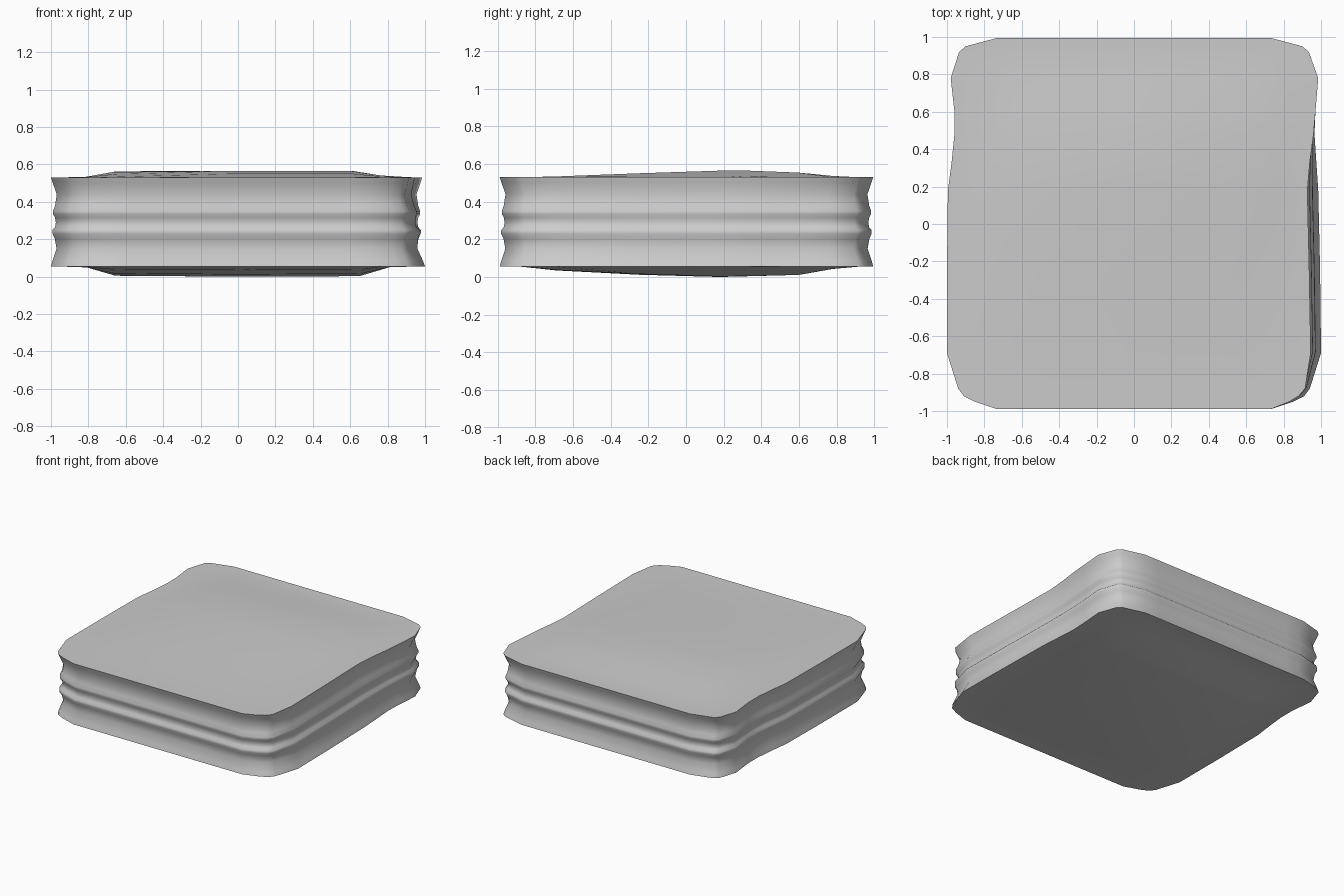
import bpy, bmesh, math

if "Cube" in bpy.data.objects:
    bpy.data.objects.remove(bpy.data.objects["Cube"])

# Outline rows front to back: y, left x, right x at the base, right x at the top
ROWS = [(-0.99, -0.73, 0.73, 0.73), (-0.95, -0.85, 0.85, 0.83), (-0.92, -0.91, 0.91, 0.88),
        (-0.88, -0.94, 0.94, 0.915), (-0.69, -1.0, 1.0, 0.945), (-0.25, -1.0, 0.995, 0.937),
        (0.18, -0.995, 0.985, 0.927), (0.33, -0.975, 0.975, 0.94), (0.48, -0.96, 0.965, 0.96),
        (0.6, -0.96, 0.97, 0.97), (0.78, -0.98, 0.985, 0.985), (0.92, -0.935, 0.935, 0.935),
        (0.95, -0.90, 0.90, 0.90), (0.995, -0.73, 0.73, 0.73)]
COLS = [-1, -0.83, -0.66, 0, 0.66, 0.83, 1]
# Wall profile: z, inset
PROFILE = [(0.055, 0), (0.085, 0.008), (0.15, 0.03), (0.205, 0.02), (0.23, 0.008),
           (0.25, 0.008), (0.265, 0.022), (0.29, 0.026), (0.315, 0.022), (0.335, 0.011),
           (0.35, 0.011), (0.38, 0.022), (0.44, 0.031), (0.5, 0.01), (0.53, 0)]


def lerp(table, v):
    for (a, fa), (b, fb) in zip(table, table[1:]):
        if v <= b:
            return fa + (fb - fa) * max(0, (v - a) / (b - a))
    return table[-1][1]


def point(i, j, z, inset):
    y, left, right0, right1 = ROWS[i]
    t = (z - 0.055) / 0.475
    right = right0 + (right1 - right0) * t
    x = (left + right) / 2 + COLS[j] * (right - left) / 2
    return (x * (1 - inset), y * (1 - inset), z)


N, M = len(ROWS), len(COLS)
BORDER = ([(0, j) for j in range(M)] + [(i, M - 1) for i in range(1, N)]
          + [(N - 1, j) for j in range(M - 2, -1, -1)] + [(i, 0) for i in range(N - 2, 0, -1)])

bm = bmesh.new()
# Grooved side wall
rings = [[bm.verts.new(point(i, j, z, s)) for i, j in BORDER] for z, s in PROFILE]
for low, high in zip(rings, rings[1:]):
    for k in range(len(BORDER)):
        n = (k + 1) % len(BORDER)
        bm.faces.new((low[k], low[n], high[n], high[k]))


# Gently domed top and bottom
def cap(ring, z, height, along_y, flip):
    verts = dict(zip(BORDER, ring))
    for i in range(N):
        for j in range(M):
            if (i, j) not in verts:
                x, y, _ = point(i, j, z, 0)
                rise = lerp([(0.64, 1), (0.82, 0)], abs(x)) * lerp(along_y, y)
                verts[i, j] = bm.verts.new((x, y, z + height * rise))
    for i in range(N - 1):
        for j in range(M - 1):
            quad = [verts[i, j], verts[i, j + 1], verts[i + 1, j + 1], verts[i + 1, j]]
            bm.faces.new(quad[::-1] if flip else quad)


cap(rings[-1], 0.53, 0.035, [(-0.8, 0), (-0.25, 0.6), (0.18, 1), (0.33, 1), (0.6, 0.7), (0.85, 0)], False)
cap(rings[0], 0.055, -0.055, [(-0.8, 0), (-0.62, 0.6), (0.18, 1), (0.6, 0.8), (0.85, 0)], True)
bmesh.ops.recalc_face_normals(bm, faces=bm.faces)

mesh = bpy.data.meshes.new("cushion")
bm.to_mesh(mesh)
bm.free()
cushion = bpy.data.objects.new("cushion", mesh)
bpy.context.collection.objects.link(cushion)
bpy.context.view_layer.objects.active = cushion
cushion.select_set(True)
bpy.ops.object.shade_smooth_by_angle(angle=math.radians(50))
